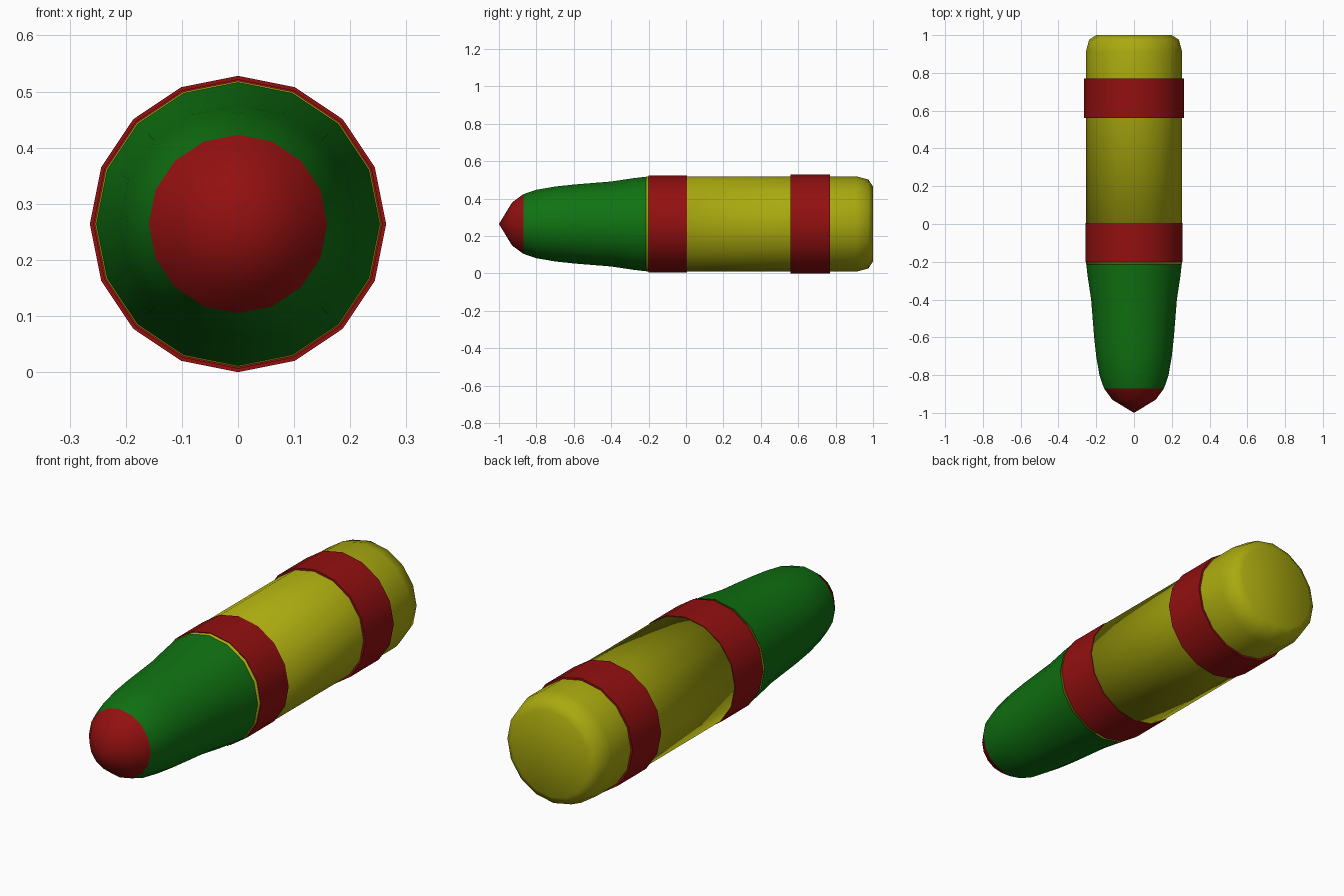
import bpy
import bmesh
from math import cos, sin, tau, radians

SIDES = 16
AXIS_Z = 0.264

cube = bpy.data.objects.get("Cube")
if cube:
    bpy.data.objects.remove(cube, do_unlink=True)


def material(name, rgb):
    mat = bpy.data.materials.new(name)
    mat.use_nodes = True
    color = (*rgb, 1.0)
    mat.diffuse_color = color
    mat.node_tree.nodes["Principled BSDF"].inputs["Base Color"].default_value = color
    return mat


def lathe(name, profile, mat, sharp_angle=None):
    """Revolve (y, radius) points about the long axis; radius 0 makes a pole."""
    bm = bmesh.new()
    rings = []
    for y, r in profile:
        count = SIDES if r > 0 else 1
        rings.append([bm.verts.new((r * cos(tau * i / SIDES), y,
                                    AXIS_Z + r * sin(tau * i / SIDES)))
                      for i in range(count)])
    for a, b in zip(rings, rings[1:]):
        for i in range(SIDES):
            j = (i + 1) % SIDES
            corners = [a[i % len(a)], a[j % len(a)], b[j % len(b)], b[i % len(b)]]
            bm.faces.new(list(dict.fromkeys(corners)))
    bmesh.ops.recalc_face_normals(bm, faces=bm.faces)
    mesh = bpy.data.meshes.new(name)
    bm.to_mesh(mesh)
    bm.free()
    mesh.materials.append(mat)
    obj = bpy.data.objects.new(name, mesh)
    bpy.context.collection.objects.link(obj)
    bpy.ops.object.select_all(action='DESELECT')
    obj.select_set(True)
    bpy.context.view_layer.objects.active = obj
    if sharp_angle is None:
        bpy.ops.object.shade_smooth()
    else:
        bpy.ops.object.shade_smooth_by_angle(angle=radians(sharp_angle))
    return obj


def band(name, start, end, radius, mat):
    inner = 0.24
    return lathe(name, [(start, inner), (start, radius), (end, radius), (end, inner)],
                 mat, sharp_angle=40)


red = material("red", (0.29, 0.005, 0.005))
green = material("green", (0.005, 0.17, 0.006))
yellow = material("yellow", (0.40, 0.40, 0.005))

# Pointed tip and tapering nose
lathe("nose_tip", [(-1.0, 0), (-0.93, 0.115), (-0.87, 0.159)], red)
lathe("nose_cone", [(-0.87, 0.159), (-0.8, 0.183), (-0.7, 0.2), (-0.6, 0.211),
                    (-0.4, 0.227), (-0.28, 0.245), (-0.21, 0.253)], green)

# Cylindrical casing with a rounded, closed rear
lathe("casing", [(-0.215, 0.25), (-0.215, 0.255), (0.91, 0.255),
                 (0.975, 0.238), (1.0, 0.2), (1.0, 0)], yellow)

# Raised bands around the casing
band("front_band", -0.2, 0.005, 0.258, red)
band("rear_band", 0.56, 0.77, 0.264, red)
